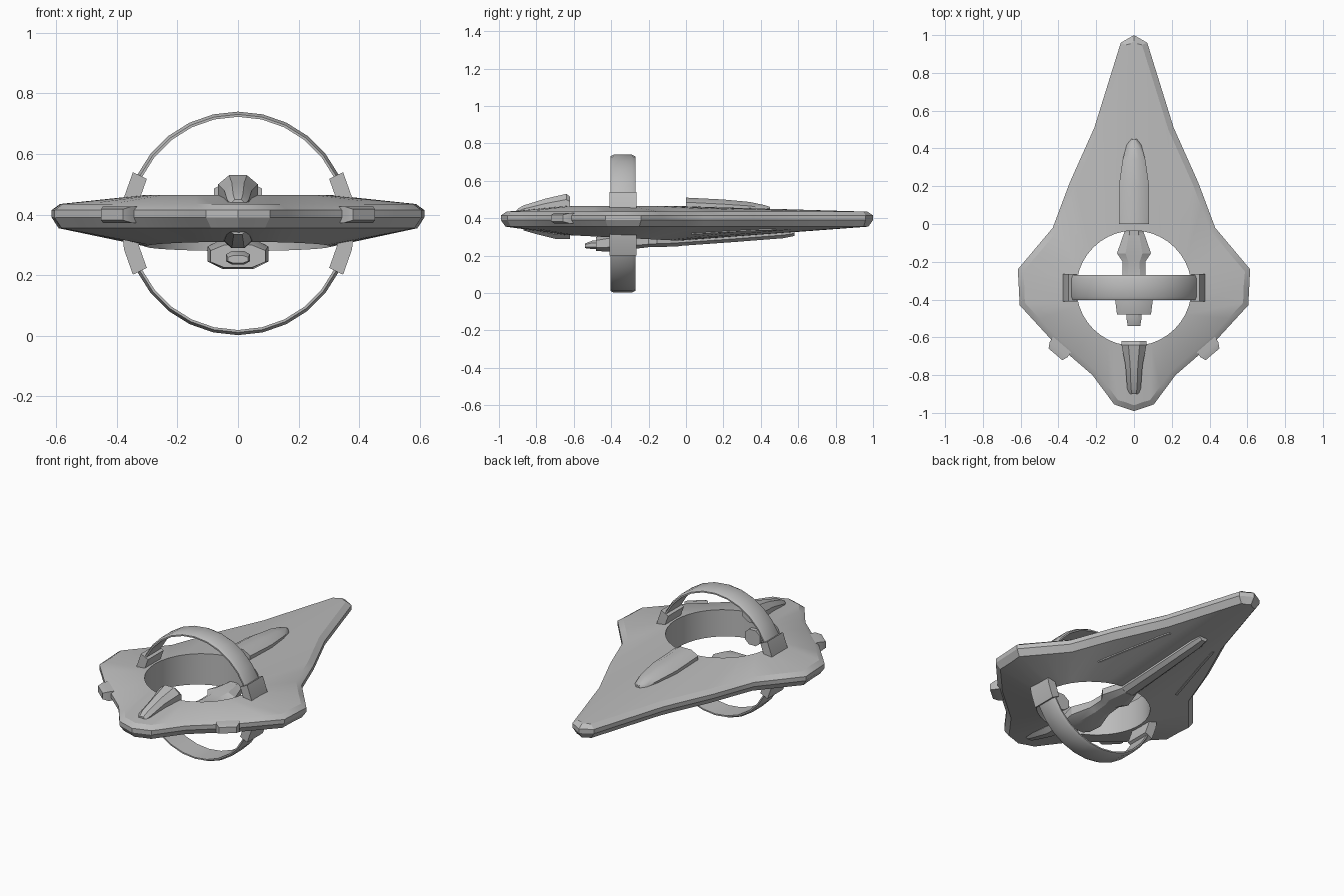
import bpy, bmesh
from math import sin, cos, pi, radians, hypot
from mathutils import Vector

if "Cube" in bpy.data.objects:
    bpy.data.objects.remove(bpy.data.objects["Cube"])

grey = bpy.data.materials.new("hull grey")
grey.use_nodes = True
grey.diffuse_color = (0.5, 0.5, 0.5, 1)
grey.node_tree.nodes["Principled BSDF"].inputs["Base Color"].default_value = (0.5, 0.5, 0.5, 1)


def make(name, rings, closed=False, angle=30):
    """Skin a list of vertex rings; closed joins last ring to first, else caps."""
    bm = bmesh.new()
    rows = [[bm.verts.new(p) for p in r] for r in rings]
    n = len(rows[0])
    for a, b in zip(rows, rows[1:] + (rows[:1] if closed else [])):
        for i in range(n):
            bm.faces.new((a[i], a[(i + 1) % n], b[(i + 1) % n], b[i]))
    if not closed:
        bm.faces.new(rows[0])
        bm.faces.new(rows[-1])
    bmesh.ops.recalc_face_normals(bm, faces=bm.faces)
    me = bpy.data.meshes.new(name)
    bm.to_mesh(me)
    bm.free()
    ob = bpy.data.objects.new(name, me)
    bpy.context.collection.objects.link(ob)
    me.materials.append(grey)
    bpy.ops.object.select_all(action='DESELECT')
    ob.select_set(True)
    bpy.context.view_layer.objects.active = ob
    bpy.ops.object.shade_smooth_by_angle(angle=radians(angle))
    return ob


def loft(name, sections, flat=0.5, angle=30):
    """Octagonal body along y; sections are (y, half width, bottom, top)."""
    rings = []
    for y, w, lo, hi in sections:
        m, h = (lo + hi) / 2, (hi - lo) / 2
        quarter = [(1, flat), (flat, 1), (-flat, 1), (-1, flat),
                   (-1, -flat), (-flat, -1), (flat, -1), (1, -flat)]
        rings.append([(w * a, y, m + h * b) for a, b in quarter])
    return make(name, rings, angle=angle)


# Hull: kite outline around a round opening
HOLE_Y, HOLE_R = -0.34, 0.305
half = [(0, 1), (0.07, 0.96), (0.21, 0.51), (0.34, 0.22), (0.43, -0.02), (0.615, -0.24),
        (0.605, -0.43), (0.44, -0.61), (0.22, -0.80), (0.105, -0.955), (0, -0.99)]
corners = half + [(-x, y) for x, y in half[-2:0:-1]]
outline = []
for (x0, y0), (x1, y1) in zip(corners, corners[1:] + corners[:1]):
    outline += [(x0, y0), ((x0 + x1) / 2, (y0 + y1) / 2)]
N = len(outline)


def inset(d, z):
    ring = []
    for i, (x, y) in enumerate(outline):
        (ax, ay), (bx, by) = outline[i - 1], outline[(i + 1) % N]
        tx, ty = bx - ax, by - ay
        k = d / hypot(tx, ty)
        ring.append((x + ty * k, y - tx * k, z))
    return ring


def hole(z_of_y):
    pts = []
    for i in range(N):
        a = pi / 2 - 2 * pi * i / N
        y = HOLE_Y + HOLE_R * sin(a)
        pts.append((HOLE_R * cos(a), y, z_of_y(y)))
    return pts


hull = make("hull", [hole(lambda y: 0.295 - 0.05 * (y - HOLE_Y)), inset(0.025, 0.355),
                     inset(0, 0.39), inset(0, 0.415), inset(0.03, 0.435),
                     hole(lambda y: 0.465)], closed=True, angle=25)

# Upright hoop
CY, CZ = -0.337, 0.371


def arc(radius, y, a):
    return (radius * cos(a), CY + y, CZ + radius * sin(a))


band = [(0.352, -0.066), (0.360, -0.066), (0.369, -0.048),
        (0.369, 0.048), (0.360, 0.066), (0.352, 0.066)]
make("hoop", [[arc(r, y, 2 * pi * i / 28 + pi / 2) for r, y in band] for i in range(28)],
     closed=True, angle=35)

# Clamps holding the hoop in the hull
clamp = [(0.335, -0.073), (0.386, -0.073), (0.386, 0.073), (0.335, 0.073)]
for side, mid in (("left", 0), ("right", pi)):
    make(side + "_clamp", [[arc(r, y, mid + radians(a)) for r, y in clamp]
                           for a in (-26, -13, 0, 13, 26)])

# Raised spine and the tail fins
loft("spine", [(0, 0.08, 0.42, 0.51), (0.2, 0.08, 0.41, 0.50), (0.34, 0.06, 0.41, 0.487),
               (0.42, 0.038, 0.41, 0.47), (0.45, 0.015, 0.42, 0.46)], 0.45, 40)
loft("upper_tail_fin", [(-0.62, 0.066, 0.42, 0.515), (-0.64, 0.066, 0.42, 0.53),
                        (-0.75, 0.045, 0.41, 0.505), (-0.87, 0.036, 0.40, 0.468),
                        (-0.90, 0.025, 0.40, 0.45)], 0.45, 25)
loft("lower_tail_fin", [(-0.62, 0.05, 0.29, 0.38), (-0.70, 0.045, 0.29, 0.38),
                        (-0.80, 0.038, 0.315, 0.38), (-0.87, 0.03, 0.335, 0.38)], 0.45, 25)

# Keel pod with nozzle and a long boom
loft("keel_pod", [(-0.48, 0.09, 0.225, 0.30), (-0.40, 0.10, 0.22, 0.32),
                  (-0.285, 0.062, 0.235, 0.31), (-0.20, 0.06, 0.245, 0.31),
                  (-0.155, 0.09, 0.245, 0.32), (-0.04, 0.05, 0.25, 0.32)], 0.5, 25)
loft("pod_nozzle", [(-0.54, 0.033, 0.24, 0.265), (-0.50, 0.04, 0.235, 0.28),
                    (-0.46, 0.04, 0.235, 0.28)], 0.5, 25)
loft("keel_boom", [(-0.06, 0.05, 0.25, 0.32), (0.25, 0.042, 0.272, 0.34),
                   (0.52, 0.036, 0.293, 0.36), (0.58, 0.025, 0.305, 0.36)], 0.5, 25)

# Side thrusters and slim underside rails, mirrored
for side, s in (("left", 1), ("right", -1)):
    u, v = Vector((0.76 * s, 0.65, 0)), Vector((0.65 * s, -0.76, 0)) * 0.75 + Vector((0, -0.15, 0))
    base = Vector((0.355 * s, -0.60, 0.40))
    make(side + "_thruster", [[base + v * d + u * a * w + Vector((0, 0, b * h))
                               for a, b in ((-1, -1), (1, -1), (1, 1), (-1, 1))]
                              for d, w, h in ((-0.02, 0.066, 0.027), (0.09, 0.062, 0.027),
                                              (0.125, 0.048, 0.018))])
    rail = []
    for i in range(7):
        t = i / 6
        x, y = s * (0.27 - 0.12 * t), 0.03 + 0.45 * t
        hit, loc, _, _ = hull.ray_cast((x, y, -1), (0, 0, 1))
        z = loc.z if hit else 0.335
        rail.append([(x + a, y, z + b) for a, b in
                     ((-0.007, -0.005), (0.007, -0.005), (0.007, 0.01), (-0.007, 0.01))])
    make(side + "_rail", rail)
